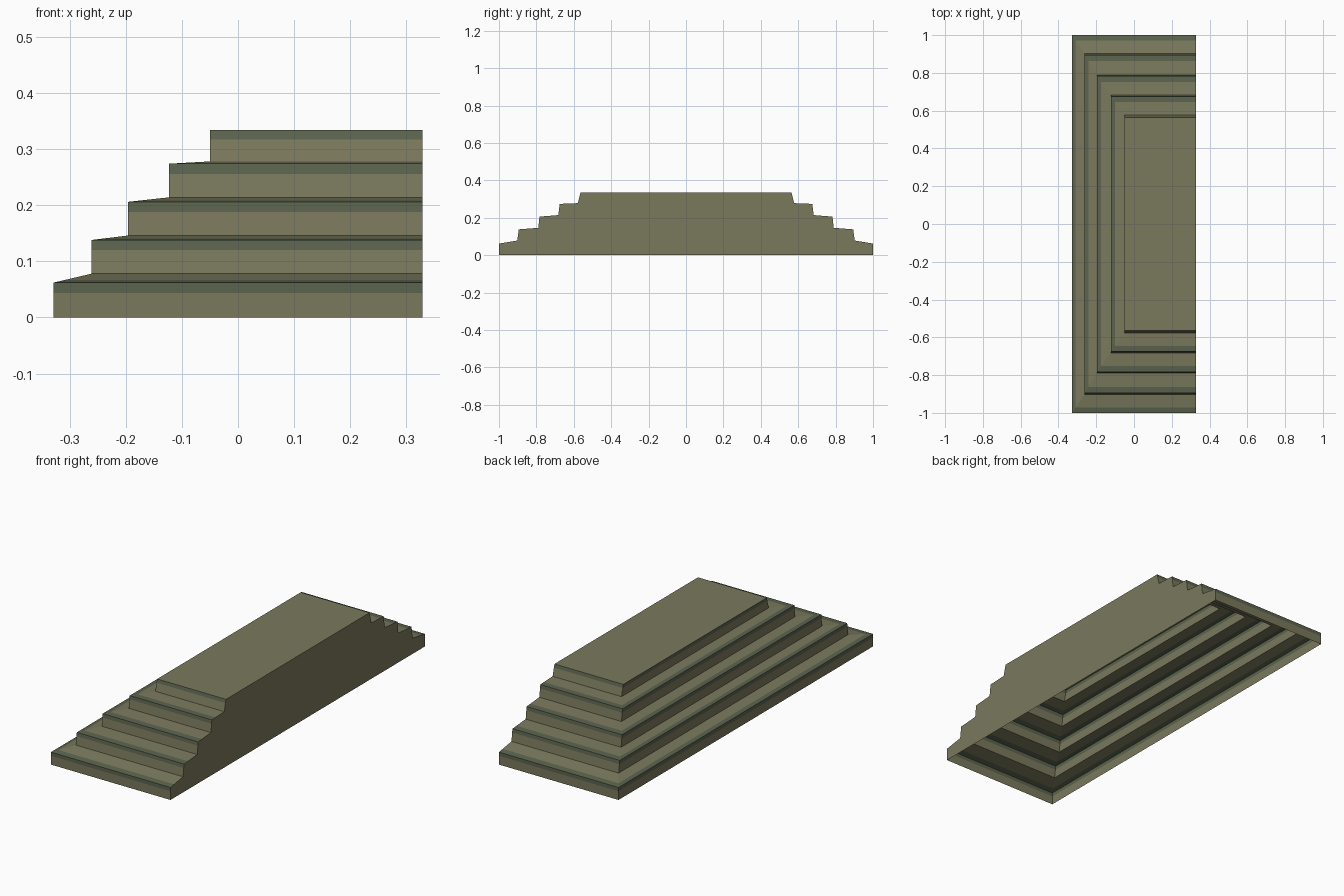
import bpy, bmesh

if "Cube" in bpy.data.objects:
    bpy.data.objects.remove(bpy.data.objects["Cube"])


def make_mat(name, rgb):
    m = bpy.data.materials.new(name)
    m.diffuse_color = (*rgb, 1)
    m.use_nodes = True
    m.node_tree.nodes["Principled BSDF"].inputs["Base Color"].default_value = m.diffuse_color
    return m


stone = make_mat("olive_stone", (0.195, 0.19, 0.108))
trim = make_mat("dark_green_trim", (0.105, 0.125, 0.075))

RIGHT = 0.329
# Per step: (left x, foot half-depth, foot z, lip half-depth, lip z)
steps = [
    (-0.329, 1.0, 0.0, 1.0, 0.062),
    (-0.261, 0.902, 0.078, 0.894, 0.138),
    (-0.196, 0.790, 0.146, 0.783, 0.206),
    (-0.123, 0.683, 0.214, 0.675, 0.274),
    (-0.050, 0.578, 0.278, 0.564, 0.334),
]


def mix(a, b, t):
    return tuple(p + (q - p) * t for p, q in zip(a, b))


# Profile rings (left x, half-depth, z), with trim bands either side of each lip
rings, mats = [], []
for i, (x, yf, zf, yl, zl) in enumerate(steps):
    foot, lip = (x, yf, zf), (x, yl, zl)
    rings += [foot, mix(foot, lip, 0.7), lip]
    mats += [0, 1]
    if i < len(steps) - 1:
        n = steps[i + 1]
        rings.append(mix(lip, n[:3], 0.3))
        mats += [1, 0]

bm = bmesh.new()
# Each ring is a U open towards +x
loops = [[bm.verts.new(c) for c in ((RIGHT, -y, z), (x, -y, z), (x, y, z), (RIGHT, y, z))]
         for x, y, z in rings]
for a, b, m in zip(loops, loops[1:], mats):
    for k in range(3):
        f = bm.faces.new((a[k + 1], a[k], b[k], b[k + 1]))
        f.material_index = m
# Top platform and flat right wall; underside stays open
bm.faces.new(loops[-1])
bm.faces.new([l[0] for l in loops] + [l[3] for l in reversed(loops)])
bmesh.ops.recalc_face_normals(bm, faces=bm.faces[:])
top = max(bm.faces, key=lambda f: f.calc_center_median().z)
if top.normal.z < 0:
    bmesh.ops.reverse_faces(bm, faces=bm.faces[:])

mesh = bpy.data.meshes.new("stepped_platform")
bm.to_mesh(mesh)
bm.free()
mesh.materials.append(stone)
mesh.materials.append(trim)
bpy.context.collection.objects.link(bpy.data.objects.new("stepped_platform", mesh))
